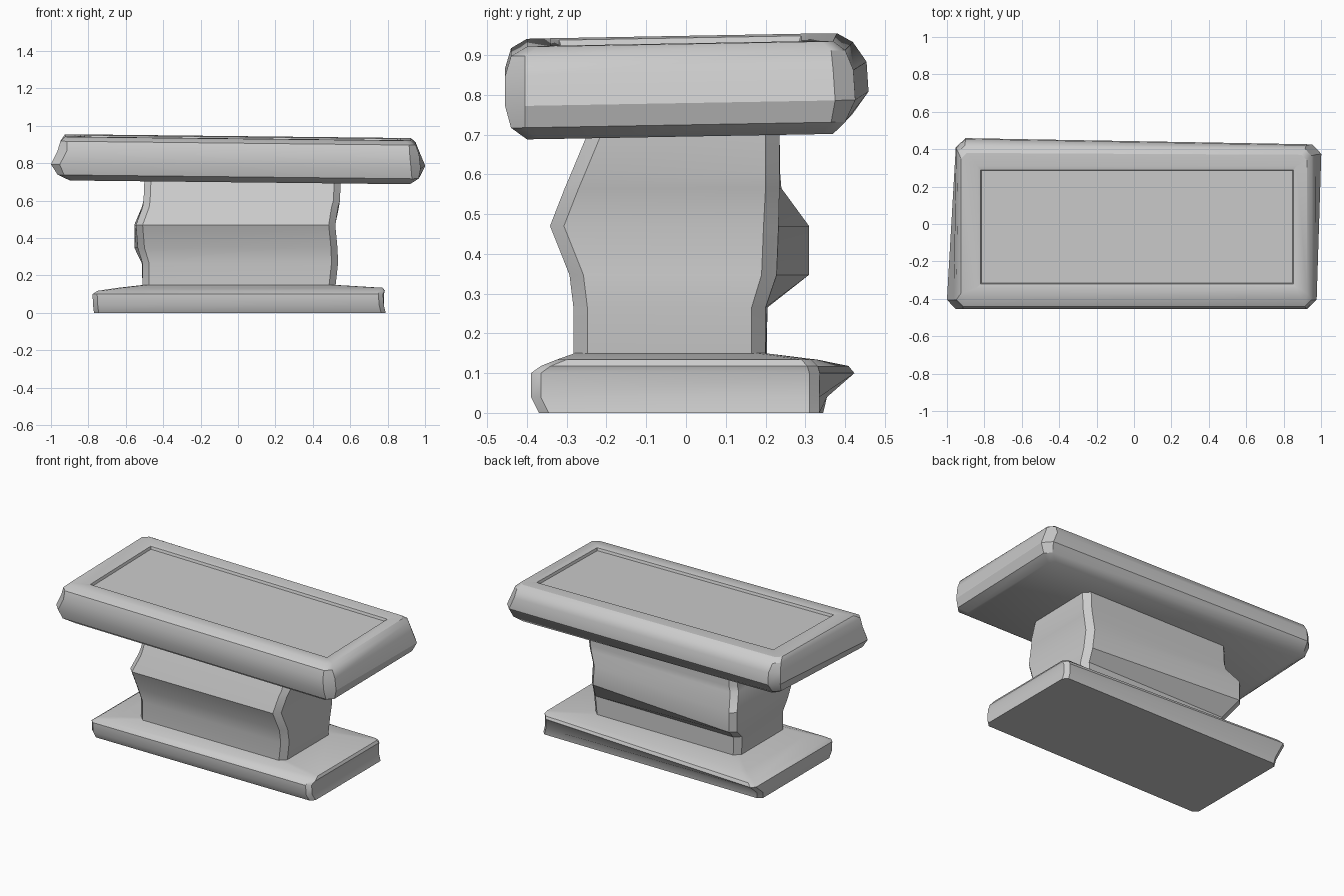
import bpy, bmesh, math
from mathutils import Vector


def loft(name, rings, tilt_x=0.0, tilt_y=0.0, angle=32):
    """Stack of chamfered quads: (z, chamfer, front-left, front-right, back-right, back-left)."""
    bm = bmesh.new()
    loops = []
    for z, c, *corners in rings:
        pts = [Vector(p) for p in corners]
        loop = []
        for i, p in enumerate(pts):
            for q in (pts[i - 1], pts[(i + 1) % 4]):
                v = p + (q - p).normalized() * c
                loop.append(bm.verts.new((v.x, v.y, z + tilt_x * v.x + tilt_y * v.y)))
        loops.append(loop)
    for a, b in zip(loops, loops[1:]):
        for i in range(8):
            j = (i + 1) % 8
            bm.faces.new((a[i], a[j], b[j], b[i]))
    bm.faces.new(loops[0][::-1])
    bm.faces.new(loops[-1])
    bmesh.ops.recalc_face_normals(bm, faces=bm.faces)
    me = bpy.data.meshes.new(name)
    bm.to_mesh(me)
    bm.free()
    ob = bpy.data.objects.new(name, me)
    bpy.context.collection.objects.link(ob)
    bpy.ops.object.select_all(action='DESELECT')
    bpy.context.view_layer.objects.active = ob
    ob.select_set(True)
    bpy.ops.object.shade_smooth_by_angle(angle=math.radians(angle))
    return ob


def rect(z, x0, x1, y0, y1, c=0.001):
    return (z, c, (x0, y0), (x1, y0), (x1, y1), (x0, y1))


# Base slab: worn edges, with a lip growing toward the back left corner
loft("base_slab", [
    (0.0, 0.025, (-.77, -.37), (.79, -.37), (.79, .335), (-.77, .345)),
    (0.04, 0.025, (-.775, -.39), (.78, -.39), (.78, .335), (-.775, .355)),
    (0.10, 0.025, (-.778, -.39), (.775, -.39), (.78, .335), (-.775, .425)),
    (0.118, 0.025, (-.75, -.365), (.783, -.365), (.785, .33), (-.75, .41)),
    (0.134, 0.025, (-.64, -.325), (.775, -.325), (.775, .315), (-.64, .33)),
    rect(0.15, -.50, .51, -.28, .20, 0.02),
])

# Pedestal: bulging front, chipped back that swells toward the left end
loft("pedestal", [
    (0.13, 0.035, (-.51, -.283), (.52, -.283), (.52, .20), (-.51, .203)),
    (0.265, 0.035, (-.51, -.283), (.535, -.283), (.535, .20), (-.515, .205)),
    (0.347, 0.035, (-.535, -.293), (.532, -.293), (.532, .225), (-.555, .312)),
    (0.47, 0.035, (-.545, -.342), (.52, -.342), (.52, .23), (-.555, .312)),
    (0.565, 0.035, (-.51, -.305), (.535, -.305), (.54, .235), (-.515, .24)),
    (0.60, 0.035, (-.505, -.29), (.545, -.29), (.545, .235), (-.505, .237)),
    (0.72, 0.035, (-.50, -.24), (.55, -.24), (.55, .235), (-.50, .235)),
])

# Top slab: tilted, uneven rim with a shallow recessed panel
loft("top_slab", [
    (0.705, 0.03, (-.90, -.40), (.92, -.40), (.92, .37), (-.90, .38)),
    (0.735, 0.035, (-.965, -.44), (.965, -.44), (.975, .40), (-.94, .42)),
    (0.79, 0.05, (-1.003, -.455), (.975, -.455), (1.003, .425), (-.95, .46)),
    (0.865, 0.05, (-.965, -.455), (.968, -.455), (.97, .42), (-.95, .455)),
    (0.915, 0.035, (-.95, -.44), (.95, -.44), (.95, .40), (-.94, .42)),
    (0.938, 0.03, (-.925, -.40), (.925, -.40), (.925, .37), (-.925, .38)),
    rect(0.939, -.84, .87, -.34, .31),
    rect(0.934, -.82, .852, -.32, .29),
    rect(0.918, -.815, .847, -.315, .285),
], tilt_x=-0.011, tilt_y=0.018)
